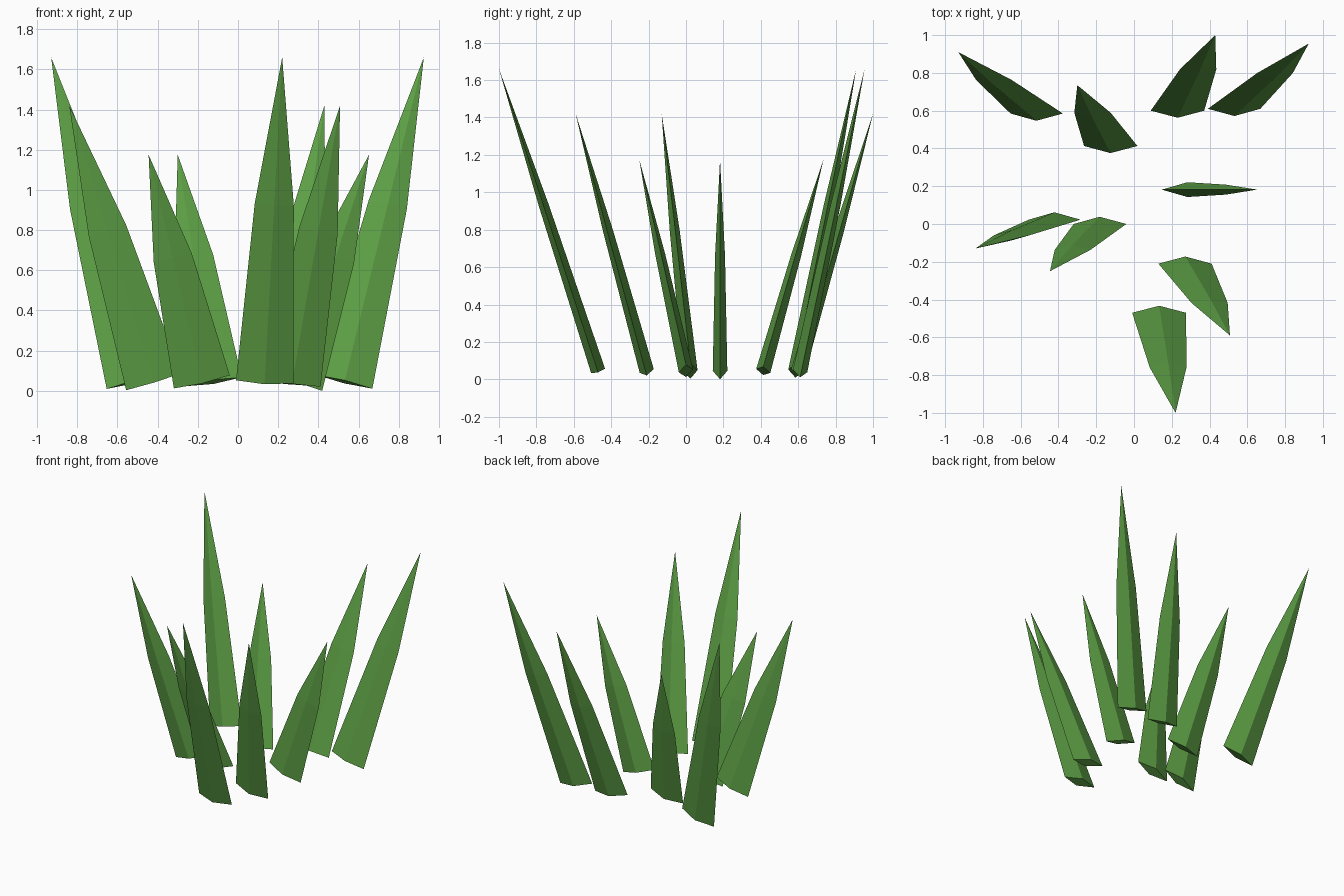
import bpy
from mathutils import Vector

cube = bpy.data.objects.get("Cube")
if cube:
    bpy.data.objects.remove(cube, do_unlink=True)

green = bpy.data.materials.new("leaf green")
green.use_nodes = True
color = (0.11, 0.35, 0.06, 1)
green.diffuse_color = color
green.node_tree.nodes["Principled BSDF"].inputs["Base Color"].default_value = color

HALF_WIDTH, HALF_DEPTH = 0.143, 0.039
BASE_Z = 0.045
SHOULDER, SHOULDER_SCALE = 0.547, 0.68


def blade(name, base, tip):
    """Diamond-section blade from base (x, y) to a pointed tip (x, y, z)."""
    base, tip = Vector((*base, BASE_Z)), Vector(tip)
    axis = (tip - base).normalized()
    side = Vector((axis.z, 0, -axis.x)).normalized()
    depth = axis.cross(side)
    ring = [side * HALF_WIDTH, depth * HALF_DEPTH,
            -side * HALF_WIDTH, -depth * HALF_DEPTH]
    shoulder = base.lerp(tip, SHOULDER)
    verts = [base + r for r in ring]
    verts += [shoulder + r * SHOULDER_SCALE for r in ring]
    verts.append(tip)
    faces = [(3, 2, 1, 0)]
    for i in range(4):
        j = (i + 1) % 4
        faces += [(i, j, j + 4, i + 4), (i + 4, j + 4, 8)]
    mesh = bpy.data.meshes.new(name)
    mesh.from_pydata(verts, [], faces)
    mesh.materials.append(green)
    bpy.context.collection.objects.link(bpy.data.objects.new(name, mesh))


# Tall, medium and short blades fanning outwards
TALL, MEDIUM, SHORT = 1.66, 1.42, 1.175
blade("back_right_blade", (-0.515, 0.585), (-0.93, 0.91, TALL))
blade("back_left_blade", (0.53, 0.61), (0.925, 0.955, TALL))
blade("front_blade", (0.133, -0.47), (0.22, -1.0, TALL))
blade("back_middle_blade", (0.23, 0.60), (0.43, 1.0, MEDIUM))
blade("right_blade", (-0.42, 0.023), (-0.84, -0.13, MEDIUM))
blade("front_left_blade", (0.27, -0.21), (0.508, -0.59, MEDIUM))
blade("inner_back_blade", (-0.123, 0.413), (-0.30, 0.735, SHORT))
blade("inner_left_blade", (0.283, 0.182), (0.652, 0.182, SHORT))
blade("inner_right_blade", (-0.18, 0.0), (-0.445, -0.25, SHORT))
